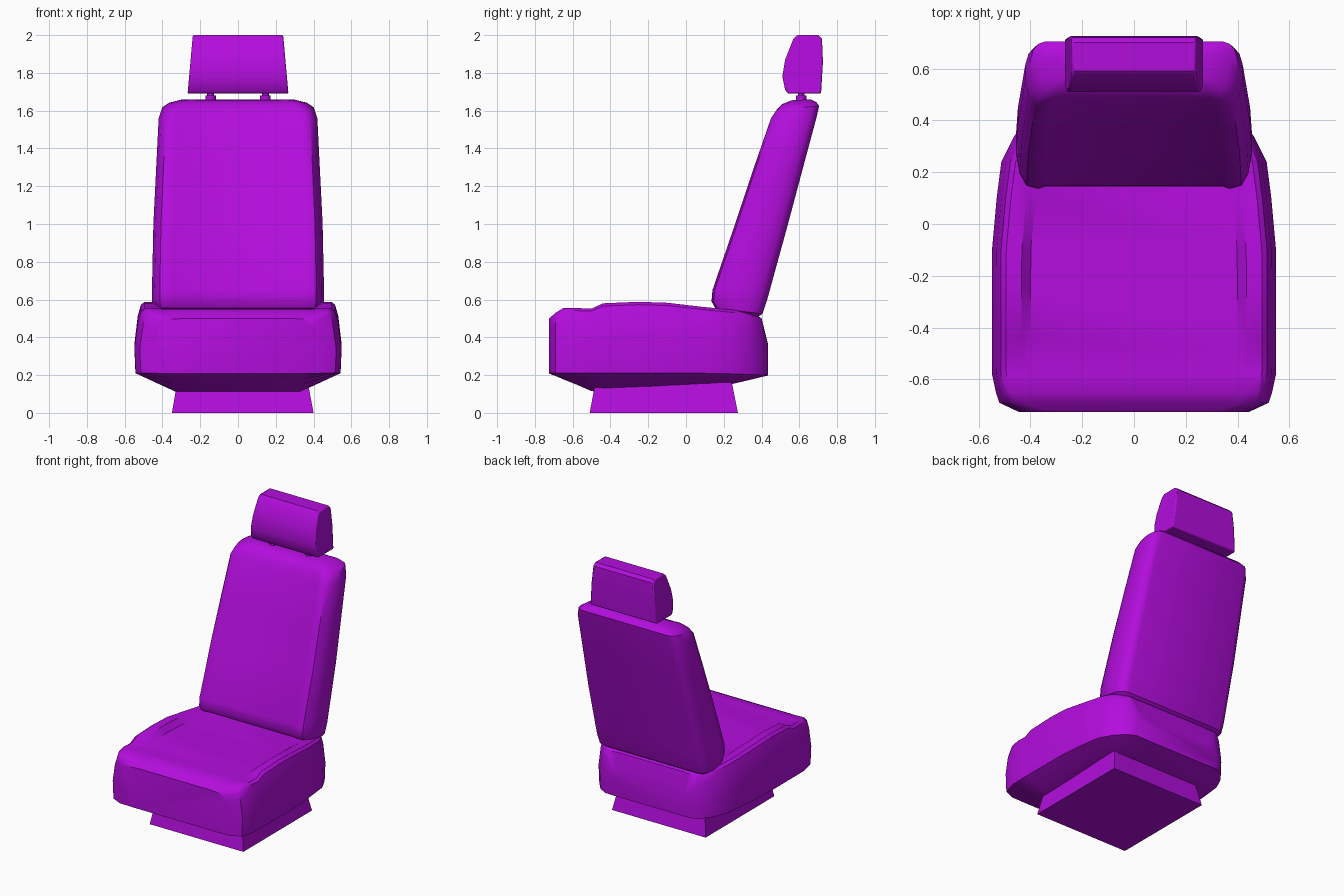
import bpy
import bmesh
import math

cube = bpy.data.objects.get("Cube")
if cube:
    bpy.data.objects.remove(cube, do_unlink=True)

purple = bpy.data.materials.new("purple_upholstery")
purple.use_nodes = True
colour = (0.45, 0.004, 0.72, 1)
purple.diffuse_color = colour
purple.node_tree.nodes["Principled BSDF"].inputs["Base Color"].default_value = colour


def finish(name, bm, angle=35):
    bmesh.ops.recalc_face_normals(bm, faces=bm.faces[:])
    mesh = bpy.data.meshes.new(name)
    bm.to_mesh(mesh)
    bm.free()
    mesh.materials.append(purple)
    obj = bpy.data.objects.new(name, mesh)
    bpy.context.collection.objects.link(obj)
    bpy.ops.object.select_all(action='DESELECT')
    obj.select_set(True)
    bpy.context.view_layer.objects.active = obj
    bpy.ops.object.shade_smooth_by_angle(angle=math.radians(angle))
    return obj


def loft(name, rings, angle=35):
    """Skin a list of equal-length closed rings and cap both ends."""
    bm = bmesh.new()
    rows = [[bm.verts.new(p) for p in ring] for ring in rings]
    n = len(rows[0])
    for a, b in zip(rows, rows[1:]):
        for i in range(n):
            j = (i + 1) % n
            bm.faces.new((a[i], a[j], b[j], b[i]))
    bm.faces.new(rows[0])
    bm.faces.new(rows[-1])
    return finish(name, bm, angle)


def mirrored(half):
    """Close a +x half section by reflecting it across x = 0."""
    return half + [(-x, y, z) for x, y, z in reversed(half)]


# Seat cushion: sections from front to back
def cushion_ring(y, w, rim, under, bolster, centre):
    h = bolster - rim
    flat = min(0.33, w - 0.08)
    return mirrored([
        (flat, y, under), (w - 0.006, y, rim), (w, y, rim + h * 0.4),
        (w - 0.018, y, rim + h * 0.8), (w - 0.035, y, rim + h * 0.96),
        (w - 0.055, y, bolster), (w - 0.115, y, bolster - 0.003),
        (w - 0.15, y, centre)])


cushion_stations = [
    (-0.725, 0.445, 0.21, 0.208, 0.50, 0.50),
    (-0.69, 0.52, 0.21, 0.195, 0.53, 0.53),
    (-0.65, 0.533, 0.21, 0.178, 0.555, 0.55),
    (-0.58, 0.548, 0.21, 0.15, 0.555, 0.552),
    (-0.50, 0.549, 0.21, 0.115, 0.552, 0.55),
    (-0.44, 0.549, 0.21, 0.112, 0.58, 0.55),
    (-0.25, 0.549, 0.21, 0.12, 0.588, 0.547),
    (-0.10, 0.548, 0.21, 0.13, 0.583, 0.543),
    (0.10, 0.53, 0.21, 0.142, 0.56, 0.537),
    (0.24, 0.512, 0.207, 0.152, 0.546, 0.532),
    (0.34, 0.462, 0.203, 0.175, 0.54, 0.53),
    (0.40, 0.41, 0.20, 0.19, 0.50, 0.50),
    (0.435, 0.35, 0.20, 0.198, 0.36, 0.36)]
loft("seat_cushion", [cushion_ring(*s) for s in cushion_stations])

# Backrest: sections from bottom to top, each spanning a front and a back point
section = [(0.76, 0.03), (0.81, 0.0), (0.91, 0.04), (0.97, 0.2), (1, 0.45),
           (1, 0.68), (0.97, 0.86), (0.92, 0.96), (0.85, 1)]


def backrest_ring(fy, fz, by, bz, w):
    return mirrored([(x * w, fy + (by - fy) * t, fz + (bz - fz) * t)
                     for x, t in section])


backrest_stations = [
    (0.20, 0.54, 0.37, 0.50, 0.42),
    (0.155, 0.555, 0.405, 0.525, 0.448),
    (0.135, 0.59, 0.43, 0.60, 0.455),
    (0.14, 0.65, 0.452, 0.68, 0.455),
    (0.26, 1.00, 0.54, 1.00, 0.448),
    (0.36, 1.30, 0.62, 1.30, 0.433),
    (0.45, 1.56, 0.69, 1.56, 0.42),
    (0.48, 1.605, 0.705, 1.625, 0.40),
    (0.51, 1.635, 0.69, 1.645, 0.365),
    (0.56, 1.655, 0.66, 1.66, 0.30)]
loft("backrest", [backrest_ring(*s) for s in backrest_stations])

# Headrest: side profile spanned across x, narrowing upward
profile = [(0.54, 1.69), (0.525, 1.71), (0.51, 1.78), (0.525, 1.87),
           (0.568, 1.98), (0.59, 2.0), (0.70, 2.0), (0.72, 1.98),
           (0.725, 1.86), (0.715, 1.69)]


def headrest_ring(side):
    return [(side * (0.267 - 0.09 * (z - 1.69)), y, z) for y, z in profile]


headrest = loft("headrest", [headrest_ring(-1), headrest_ring(1)])
bevel = headrest.modifiers.new("soft_edges", 'BEVEL')
bevel.width = 0.008
bevel.segments = 2
bevel.limit_method = 'ANGLE'
bevel.angle_limit = math.radians(50)

# Headrest posts with collars
for side, label in ((1, "left"), (-1, "right")):
    for part, radius, low, high in (("post", 0.018, 1.6, 1.72),
                                    ("collar", 0.028, 1.64, 1.68)):
        rings = [[(side * 0.145 + radius * math.cos(a * math.pi / 6),
                   0.61 + radius * math.sin(a * math.pi / 6), z)
                  for a in range(12)] for z in (low, high)]
        loft(f"{label}_headrest_{part}", rings)

# Flared pedestal base
loft("pedestal_base", [
    [(-a, -b, 0), (c, -b, 0), (c, d, 0), (-a, d, 0)] if not z else
    [(-a, -b, z), (c, -b, z), (c, d, z), (-a, d, z)]
    for a, b, c, d, z in ((0.35, 0.51, 0.40, 0.275, 0),
                          (0.322, 0.48, 0.37, 0.243, 0.16))])
